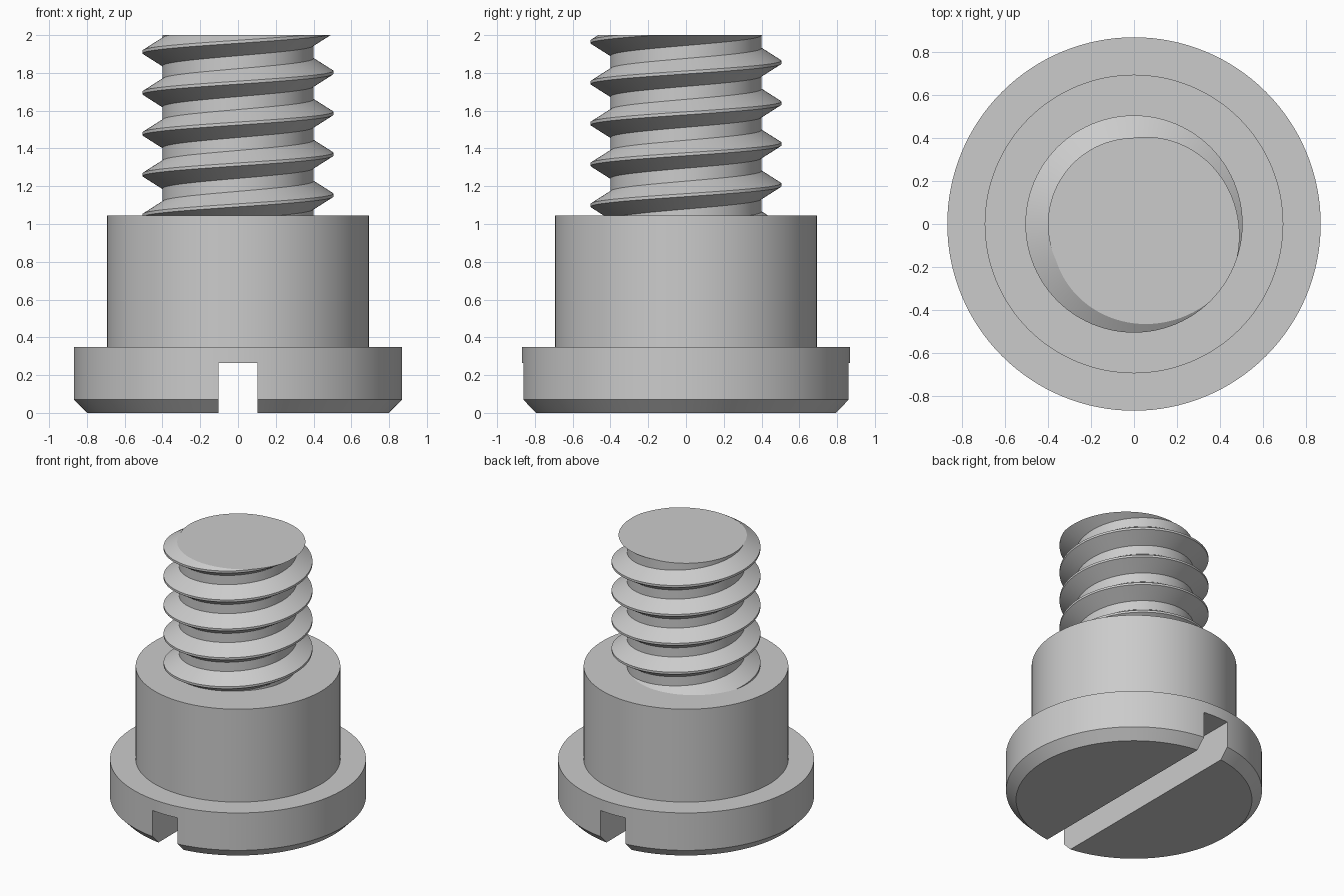
import bpy, bmesh, math

cube = bpy.data.objects.get("Cube")
if cube:
    bpy.data.objects.remove(cube, do_unlink=True)

STEEL = (0.6, 0.6, 0.6, 1.0)
steel = bpy.data.materials.new("grey steel")
steel.use_nodes = True
steel.diffuse_color = STEEL
steel.node_tree.nodes["Principled BSDF"].inputs["Base Color"].default_value = STEEL


def make_object(name, bm):
    bmesh.ops.recalc_face_normals(bm, faces=bm.faces)
    mesh = bpy.data.meshes.new(name)
    bm.to_mesh(mesh)
    bm.free()
    mesh.materials.append(steel)
    obj = bpy.data.objects.new(name, mesh)
    bpy.context.collection.objects.link(obj)
    return obj


def activate(obj):
    bpy.ops.object.select_all(action='DESELECT')
    obj.select_set(True)
    bpy.context.view_layer.objects.active = obj


def smooth(obj):
    activate(obj)
    bpy.ops.object.shade_smooth_by_angle(angle=math.radians(25))


def lathe(name, profile, segments=128):
    """Revolve a (radius, z) profile into a closed solid."""
    bm = bmesh.new()
    rings = []
    for r, z in profile:
        angles = [math.tau * i / segments for i in range(segments)]
        rings.append([bm.verts.new((r * math.cos(a), r * math.sin(a), z)) for a in angles])
    for low, high in zip(rings, rings[1:]):
        for i in range(segments):
            j = (i + 1) % segments
            bm.faces.new((low[i], low[j], high[j], high[i]))
    bm.faces.new(rings[0])
    bm.faces.new(rings[-1])
    return make_object(name, bm)


# Head and shoulder in one turned body
body = lathe("head_and_shoulder", [(0.80, 0), (0.868, 0.07), (0.868, 0.35),
                                   (0.694, 0.35), (0.694, 1.045)])

# Screwdriver slot across the underside
bm = bmesh.new()
bmesh.ops.create_cube(bm, size=1)
bmesh.ops.scale(bm, vec=(0.206, 2.4, 0.53), verts=bm.verts)
cutter = make_object("slot_cutter", bm)
cutter.hide_render = True
slot = body.modifiers.new("slot", 'BOOLEAN')
slot.operation = 'DIFFERENCE'
slot.solver = 'EXACT'
slot.object = cutter
activate(body)
bpy.ops.object.modifier_apply(modifier=slot.name)
bpy.data.objects.remove(cutter, do_unlink=True)
smooth(body)

# Right-handed helical thread, trimmed flat at both ends
PITCH, CREST_Z, STEPS, TURNS = 0.2165, 1.153, 96, 9
CORE, CREST = 0.40, 0.505
section = [(CORE, -0.074), (CREST, -0.008), (CREST, 0.008), (CORE, 0.074)]

bm = bmesh.new()
rows = []
for i in range(STEPS * TURNS + 1):
    turn = i / STEPS - 2
    a = math.tau * turn
    rows.append([bm.verts.new((r * math.cos(a), r * math.sin(a), CREST_Z + PITCH * turn + dz))
                 for r, dz in section])
for i in range(STEPS * TURNS):
    here, ahead = rows[i], rows[i + 1]
    for k in range(3):
        bm.faces.new((here[k], ahead[k], ahead[k + 1], here[k + 1]))
    # Root flat joins this turn to the one above
    if i + STEPS + 1 < len(rows):
        bm.faces.new((here[3], ahead[3], rows[i + STEPS + 1][0], rows[i + STEPS][0]))

for z, up in ((2.0, 1), (1.035, -1)):
    bmesh.ops.bisect_plane(bm, geom=bm.verts[:] + bm.edges[:] + bm.faces[:], dist=1e-6,
                           plane_co=(0, 0, z), plane_no=(0, 0, up), clear_outer=True)
    rim = [e for e in bm.edges if e.is_boundary
           and all(abs(v.co.z - z) < 1e-4 for v in e.verts)]
    bmesh.ops.edgeloop_fill(bm, edges=rim)
thread = make_object("threaded_shank", bm)
smooth(thread)
